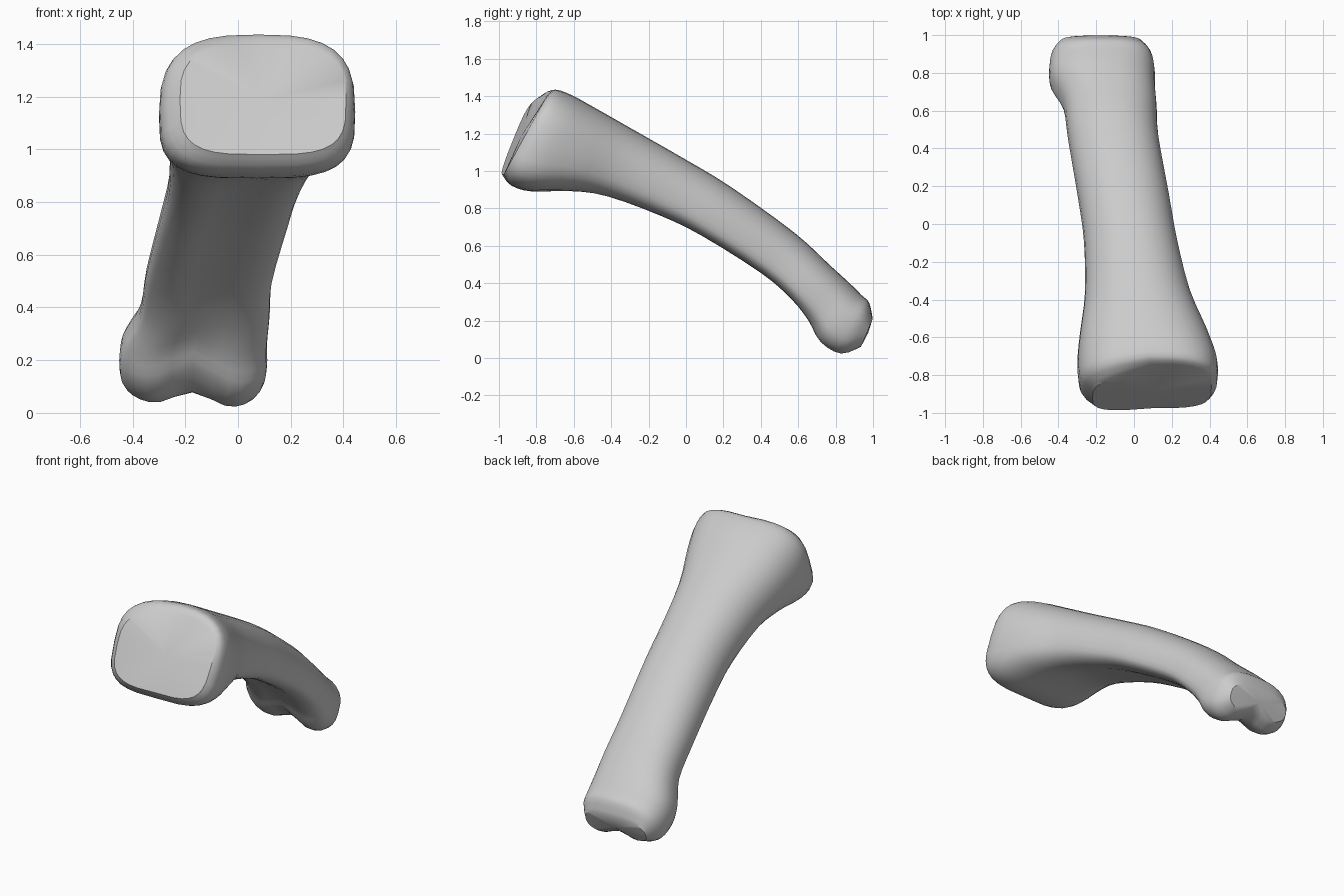
import bpy, bmesh, math

if "Cube" in bpy.data.objects:
    bpy.data.objects.remove(bpy.data.objects["Cube"])

N = 32      # points around each ring
SUB = 3     # rings between key sections

# Key sections: top y, top z, bottom y, bottom z, x left, x right,
# widest height, upper squareness, lower squareness, underside groove
SECTIONS = [
    (-.745, 1.40, -.975, .98, -.22, .41, .5, 3.0, 3.6, 0),
    (-.70, 1.435, -.93, .92, -.285, .44, .48, 2.9, 3.6, 0),
    (-.61, 1.405, -.82, .89, -.30, .44, .46, 2.6, 3.4, 0),
    (-.50, 1.345, -.62, .885, -.285, .39, .42, 2.4, 3.0, .01),
    (-.28, 1.22, -.42, .85, -.26, .30, .38, 2.2, 2.8, .03),
    (.00, 1.06, -.14, .75, -.265, .23, .33, 2.2, 2.8, .03),
    (.24, .915, .08, .645, -.295, .19, .30, 2.2, 2.9, .03),
    (.58, .67, .40, .445, -.35, .13, .30, 2.3, 3.0, .03),
    (.76, .505, .56, .305, -.375, .12, .32, 2.4, 3.0, .04),
    (.88, .395, .65, .18, -.44, .11, .38, 2.5, 2.8, .08),
    (.94, .335, .71, .06, -.45, .11, .42, 2.6, 2.6, .11),
    (.98, .295, .82, .00, -.435, .09, .44, 2.8, 2.5, .08),
    (.998, .21, .93, .045, -.39, .04, .5, 2.8, 2.6, .05),
]


def spline(a, b, c, d, t):
    """Smooth blend from section b to section c."""
    return [q + .5 * t * (r - p + t * (2*p - 5*q + 4*r - s + t * (3*(q - r) + s - p)))
            for p, q, r, s in zip(a, b, c, d)]


def power(v, n):
    return math.copysign(abs(v) ** (2 / n), v)


def ring(sec, lip):
    ty, tz, by, bz, xl, xr, mid, nu, nl, groove = sec
    pts = []
    for i in range(N):
        a = 2 * math.pi * i / N
        c, s = math.cos(a), math.sin(a)
        n = nu if s >= 0 else nl
        u = power(c, n)
        v = power(s, n)
        x = (xl + xr) / 2 + u * (xr - xl) / 2
        h = mid + v * (1 - mid if v > 0 else mid)
        y, z = by + (ty - by) * h, bz + (tz - bz) * h
        if v < 0:   # groove between the two knuckles, left one slightly higher
            k = -v * groove * (math.exp(-(u / .4) ** 2) + .4 * max(0, -u))
            z += k
        y -= lip * max(0, -u) * (.3 + .7 * h)   # raised lip at left of the socket
        pts.append((x, y, z))
    return pts


# Bone body: loft through the sections
sections = []
last = len(SECTIONS) - 1
for i in range(last):
    quad = [SECTIONS[min(max(i + k, 0), last)] for k in (-1, 0, 1, 2)]
    sections += [spline(*quad, j / SUB) for j in range(SUB)]
sections.append(SECTIONS[-1])

bm = bmesh.new()
rings = []
for i, sec in enumerate(sections):
    lip = .085 * max(0, 1 - i / 8)
    rings.append([bm.verts.new(p) for p in ring(sec, lip)])
for r, q in zip(rings, rings[1:]):
    for k in range(N):
        m = (k + 1) % N
        bm.faces.new((r[k], r[m], q[m], q[k]))

# End faces: shallow socket in front, blunt knuckle end behind
for r, push in ((rings[0], .0), (rings[-1], .01)):
    mid = [sum(v.co[k] for v in r) / N for k in range(3)]
    centre = bm.verts.new((mid[0], mid[1] + push, mid[2]))
    for k in range(N):
        bm.faces.new((r[k], r[(k + 1) % N], centre))
bmesh.ops.recalc_face_normals(bm, faces=bm.faces[:])

mesh = bpy.data.meshes.new("finger_bone")
bm.to_mesh(mesh)
bm.free()
bone = bpy.data.objects.new("finger_bone", mesh)
bpy.context.collection.objects.link(bone)
bpy.context.view_layer.objects.active = bone
bone.select_set(True)
bpy.ops.object.shade_smooth_by_angle(angle=math.radians(35))
